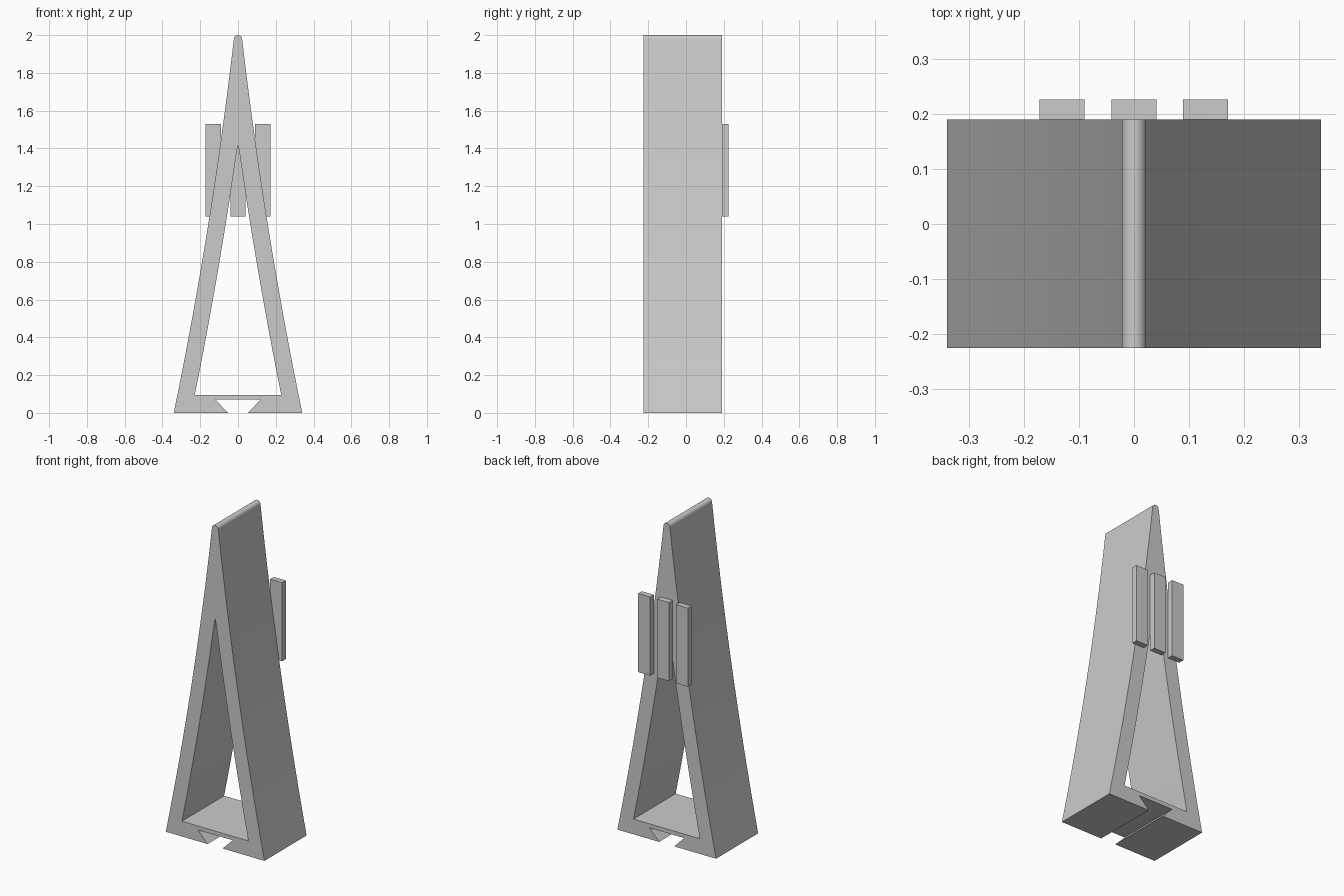
import bpy, bmesh, math
from mathutils import Vector

cube = bpy.data.objects.get("Cube")
if cube:
    bpy.data.objects.remove(cube, do_unlink=True)

FRONT, BACK = -0.225, 0.19
TIP_R, TIP_Z = 0.022, 1.978
WALL = 0.092
FLOOR_Z, APEX_Z = 0.095, 1.42

grey = bpy.data.materials.new("plain grey")
grey.use_nodes = True
colour = (0.6, 0.6, 0.6, 1)
grey.diffuse_color = colour
grey.node_tree.nodes["Principled BSDF"].inputs["Base Color"].default_value = colour


def finish(name, bm):
    bmesh.ops.recalc_face_normals(bm, faces=bm.faces)
    mesh = bpy.data.meshes.new(name)
    bm.to_mesh(mesh)
    bm.free()
    mesh.materials.append(grey)
    obj = bpy.data.objects.new(name, mesh)
    bpy.context.collection.objects.link(obj)
    return obj


def flank(z):
    """Half width of the tower, bowed slightly inward."""
    t = z / TIP_Z
    return 0.34 + (TIP_R - 0.34) * t - 0.088 * t * (1 - t)


def mirrored(half):
    """Close a right-hand half outline with its mirror image."""
    return half + [(-x, z) for x, z in reversed(half) if x > 1e-6]


def prism(name, outlines, y0, y1):
    bm = bmesh.new()
    edges = []
    for outline in outlines:
        verts = [bm.verts.new((x, y0, z)) for x, z in outline]
        edges += [bm.edges.new((v, verts[i - 1])) for i, v in enumerate(verts)]
    bmesh.ops.triangle_fill(bm, edges=edges, use_beauty=True)
    ext = bmesh.ops.extrude_face_region(bm, geom=bm.faces[:])
    moved = [g for g in ext["geom"] if isinstance(g, bmesh.types.BMVert)]
    bmesh.ops.translate(bm, verts=moved, vec=Vector((0, y1 - y0, 0)))
    return finish(name, bm)


# Tower outline: dovetail slot, bowed flank, rounded tip
steps = 16
outer = [(0.12, 0.07), (0.052, 0)]
outer += [(flank(TIP_Z * i / steps), TIP_Z * i / steps) for i in range(steps)]
outer += [(TIP_R * math.cos(a), TIP_Z + TIP_R * math.sin(a))
          for a in (math.pi / 2 * i / 8 for i in range(8))]
outer.append((0, TIP_Z + TIP_R))

# Tall pointed opening with the same bow as the flank
opening = []
for i in range(steps):
    z = FLOOR_Z + (APEX_Z - FLOOR_Z) * i / steps
    opening.append((flank(z) - WALL, z))
opening.append((0, APEX_Z))

tower = prism("tower", [mirrored(outer), mirrored(opening)], FRONT, BACK)
bpy.ops.object.select_all(action="DESELECT")
tower.select_set(True)
bpy.context.view_layer.objects.active = tower
bpy.ops.object.shade_smooth_by_angle(angle=math.radians(25))

# Three upright bars on the back
for name, x in (("right_bar", -0.131), ("middle_bar", 0), ("left_bar", 0.13)):
    bm = bmesh.new()
    bmesh.ops.create_cube(bm, size=1)
    bmesh.ops.scale(bm, verts=bm.verts, vec=(0.082, 0.036, 0.49))
    bmesh.ops.translate(bm, verts=bm.verts, vec=(x, BACK + 0.018, 1.285))
    finish(name, bm)
